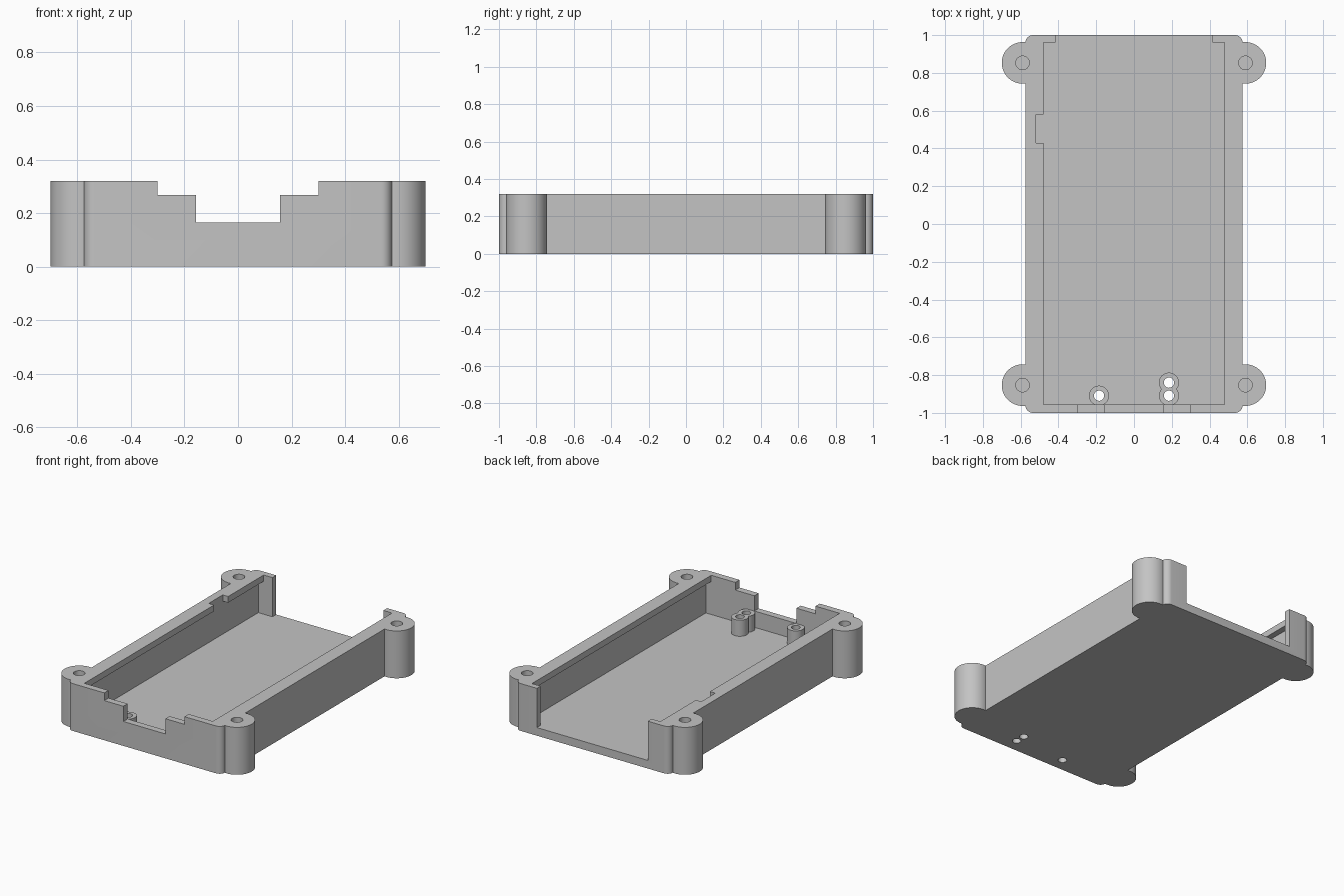
import bpy
import bmesh
from math import radians

old = bpy.data.objects.get("Cube")
if old:
    bpy.data.objects.remove(old, do_unlink=True)

HEIGHT, FLOOR, LIP = 0.32, 0.055, 0.278
TOP = HEIGHT + 0.1

grey = bpy.data.materials.new("plain grey")
grey.use_nodes = True
colour = (0.55, 0.55, 0.55, 1)
grey.diffuse_color = colour
grey.node_tree.nodes["Principled BSDF"].inputs["Base Color"].default_value = colour


def box(name, x0, x1, y0, y1, z0, z1, corner=0):
    """Box from its limits, with optional rounded upright corners."""
    bm = bmesh.new()
    bmesh.ops.create_cube(bm, size=1)
    for v in bm.verts:
        v.co = ((x0, x1)[v.co.x > 0], (y0, y1)[v.co.y > 0], (z0, z1)[v.co.z > 0])
    if corner:
        upright = [e for e in bm.edges if abs(e.verts[0].co.z - e.verts[1].co.z) > 0.01]
        bmesh.ops.bevel(bm, geom=upright, offset=corner, segments=8,
                        profile=0.5, affect='EDGES')
    return finish(name, bm)


def cylinder(name, x, y, radius, z0, z1, sides=48):
    bm = bmesh.new()
    bmesh.ops.create_cone(bm, cap_ends=True, segments=sides,
                          radius1=radius, radius2=radius, depth=z1 - z0)
    bmesh.ops.translate(bm, verts=bm.verts, vec=(x, y, (z0 + z1) / 2))
    return finish(name, bm)


def finish(name, bm):
    mesh = bpy.data.meshes.new(name)
    bm.to_mesh(mesh)
    bm.free()
    mesh.materials.append(grey)
    obj = bpy.data.objects.new(name, mesh)
    bpy.context.scene.collection.objects.link(obj)
    return obj


def combine(target, tool, operation):
    """Apply one boolean and remove the tool."""
    mod = target.modifiers.new("boolean", 'BOOLEAN')
    mod.operation = operation
    mod.solver = 'EXACT'
    mod.object = tool
    bpy.context.view_layer.objects.active = target
    bpy.ops.object.modifier_apply(modifier=mod.name)
    bpy.data.objects.remove(tool, do_unlink=True)


def cut(tool):
    combine(tray, tool, 'DIFFERENCE')


def add(tool):
    combine(tray, tool, 'UNION')


# Outer block with four round screw lugs
tray = box("enclosure_tray", -0.575, 0.575, -1, 1, 0, HEIGHT, corner=0.04)
lugs = [(sx * 0.59, sy * 0.853) for sx in (-1, 1) for sy in (-1, 1)]
for x, y in lugs:
    add(cylinder("screw_lug", x, y, 0.11, 0, HEIGHT, 64))

# Cavity, wider below the overhanging side lips
cut(box("cavity_mouth", -0.48, 0.48, -0.955, 0.96, FLOOR, TOP))
cut(box("cavity_below_lip", -0.52, 0.52, -0.955, 0.96, FLOOR, LIP))
cut(box("lip_notch", -0.52, -0.4, 0.43, 0.58, 0.2, TOP))

# Open back and stepped front wall
cut(box("back_opening", -0.415, 0.415, 0.9, 1.1, FLOOR, TOP))
cut(box("front_step", -0.3, 0.3, -1.1, -0.9, 0.268, TOP))
cut(box("front_opening", -0.157, 0.157, -1.1, -0.9, 0.165, TOP))

# Hollow posts on the floor, drilled right through
posts = [(-0.185, -0.909), (0.185, -0.909), (0.185, -0.84)]
for x, y in posts:
    add(cylinder("post", x, y, 0.053, 0.02, 0.164))
for x, y in posts:
    cut(cylinder("post_hole", x, y, 0.027, -0.1, TOP))

# Blind screw holes in the lugs
for x, y in lugs:
    cut(cylinder("screw_hole", x, y, 0.036, FLOOR, TOP))

# Smooth the round walls and keep the edges sharp
bpy.ops.object.select_all(action='DESELECT')
tray.select_set(True)
bpy.context.view_layer.objects.active = tray
bpy.ops.object.shade_smooth_by_angle(angle=radians(30))
